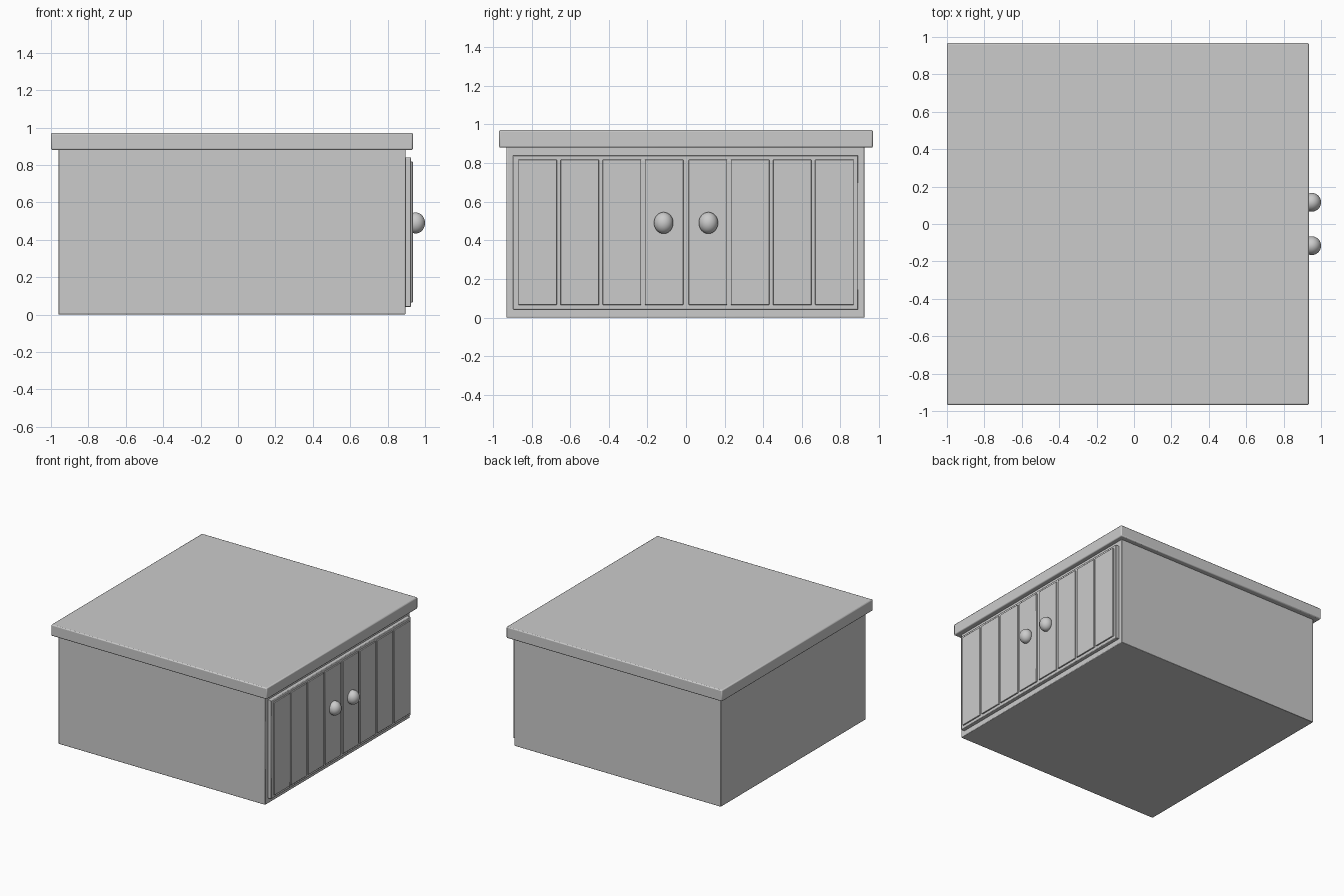
import bpy

if "Cube" in bpy.data.objects:
    bpy.data.objects.remove(bpy.data.objects["Cube"])


def finish(obj, name, bevel=0.0):
    obj.name = name
    bpy.ops.object.transform_apply(location=False, rotation=False, scale=True)
    if bevel:
        mod = obj.modifiers.new("soft_edges", 'BEVEL')
        mod.width = bevel
        mod.segments = 2
    bpy.ops.object.shade_smooth_by_angle()
    return obj


def box(name, x, y, z, bevel=0.0):
    """Box from (min, max) ranges on each axis."""
    bpy.ops.mesh.primitive_cube_add(size=1, location=[sum(r) / 2 for r in (x, y, z)])
    obj = bpy.context.object
    obj.scale = [r[1] - r[0] for r in (x, y, z)]
    return finish(obj, name, bevel)


# Cabinet carcass and overhanging top
box("cabinet_body", (-0.96, 0.895), (-0.93, 0.925), (0.0, 0.885), 0.004)
box("table_top", (-1.0, 0.935), (-0.968, 0.968), (0.88, 0.972), 0.008)

# Raised door backing panel on the +x side
box("door_panel", (0.885, 0.925), (-0.896, 0.892), (0.042, 0.84), 0.004)

# Two doors of four planks each, with round knobs
pitch = 0.2185
for side, label in ((-1, "left"), (1, "right")):
    for i in range(4):
        centre = side * (0.1135 + i * pitch)
        box(f"{label}_door_plank_{i + 1}", (0.91, 0.935),
            (centre - 0.0995, centre + 0.0995), (0.065, 0.818), 0.003)
    bpy.ops.mesh.primitive_uv_sphere_add(segments=32, ring_count=16, radius=1,
                                         location=(0.95, side * 0.116, 0.49))
    knob = bpy.context.object
    knob.scale = (0.05, 0.05, 0.056)
    finish(knob, f"{label}_door_knob")
